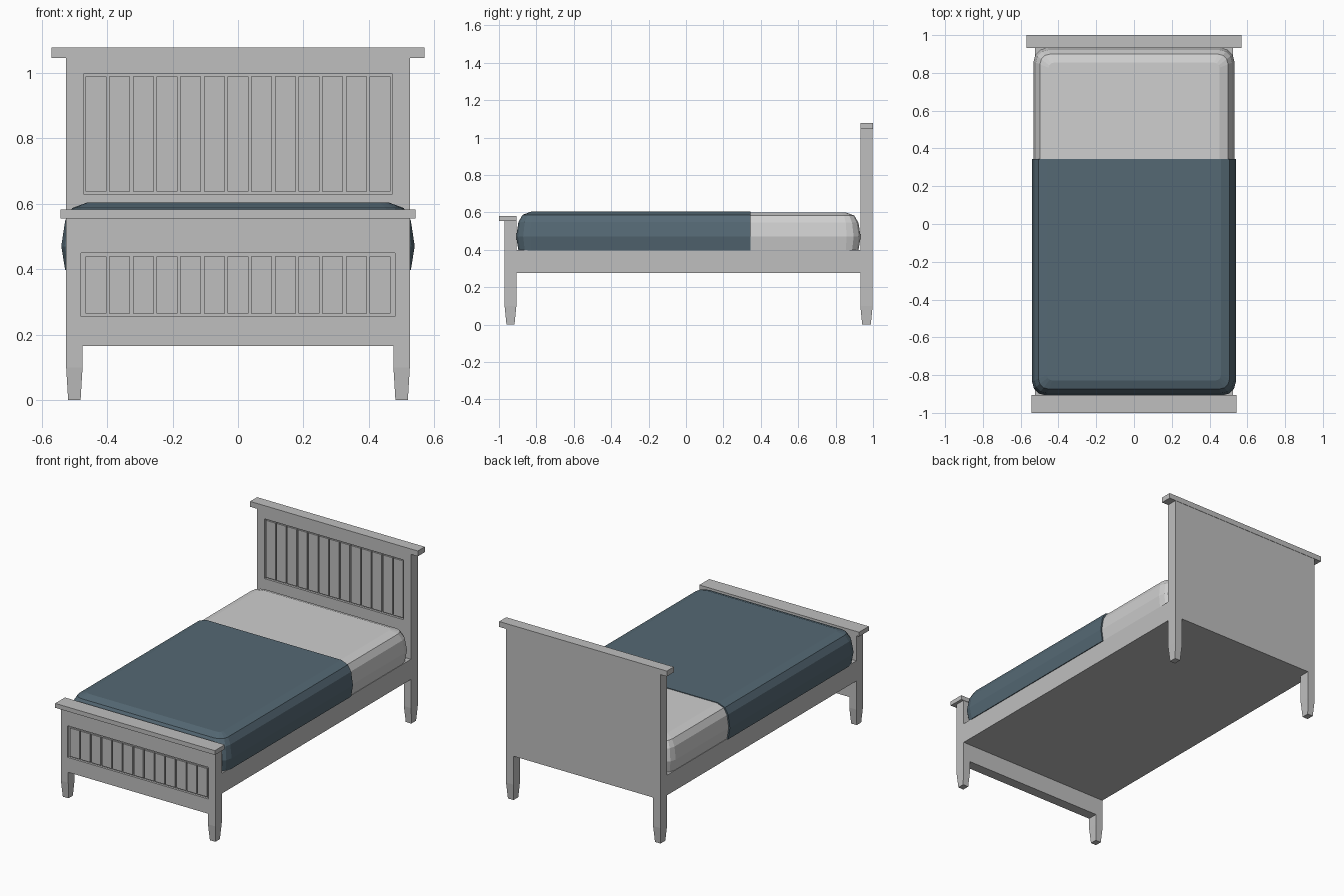
import bpy, bmesh, math

if "Cube" in bpy.data.objects:
    bpy.data.objects.remove(bpy.data.objects["Cube"])


def material(name, rgb):
    m = bpy.data.materials.new(name)
    m.diffuse_color = (*rgb, 1)
    m.use_nodes = True
    m.node_tree.nodes["Principled BSDF"].inputs["Base Color"].default_value = m.diffuse_color
    return m


FRAME = material("grey painted wood", (0.52, 0.52, 0.52))
SHEET = material("pale sheet", (0.62, 0.62, 0.62))
BLUE = material("slate blue blanket", (0.09, 0.14, 0.175))


def finish(bm, name, mat):
    bmesh.ops.recalc_face_normals(bm, faces=bm.faces)
    me = bpy.data.meshes.new(name)
    bm.to_mesh(me)
    bm.free()
    me.materials.append(mat)
    ob = bpy.data.objects.new(name, me)
    bpy.context.collection.objects.link(ob)
    return ob


def loft(bm, rings):
    loops = [[bm.verts.new(p) for p in r] for r in rings]
    n = len(loops[0])
    for a, b in zip(loops, loops[1:]):
        for i in range(n):
            j = (i + 1) % n
            bm.faces.new((a[i], a[j], b[j], b[i]))
    bm.faces.new(loops[0][::-1])
    bm.faces.new(loops[-1])


def rect(x0, x1, y0, y1, z):
    return [(x0, y0, z), (x1, y0, z), (x1, y1, z), (x0, y1, z)]


def box(bm, x0, x1, y0, y1, z0, z1):
    loft(bm, [rect(x0, x1, y0, y1, z0), rect(x0, x1, y0, y1, z1)])


def end_board(name, y0, y1, z0, z1, px, pz0, pz1, slat_top):
    """Board with a recessed front panel filled by thirteen slats."""
    w, rec = 0.525, y0 + 0.014
    bm = bmesh.new()
    # one frame: outer outline, recess opening, recess floor
    front = [bm.verts.new(p) for p in [(-w, y0, z0), (w, y0, z0), (w, y0, z1), (-w, y0, z1)]]
    back = [bm.verts.new((v.co.x, y1, v.co.z)) for v in front]
    hole = [bm.verts.new(p) for p in [(-px, y0, pz0), (px, y0, pz0), (px, y0, pz1), (-px, y0, pz1)]]
    floor = [bm.verts.new((v.co.x, rec, v.co.z)) for v in hole]
    for a, b in ((front, back), (front, hole), (hole, floor)):
        for i in range(4):
            j = (i + 1) % 4
            bm.faces.new((a[i], a[j], b[j], b[i]))
    bm.faces.new(back)
    bm.faces.new(floor)
    finish(bm, name, FRAME)
    # slats
    bm = bmesh.new()
    pitch = 0.94 / 13
    for i in range(13):
        x = -0.47 + pitch * (i + 0.5)
        box(bm, x - 0.032, x + 0.032, y0 + 0.004, rec, pz0 + 0.008, slat_top)
    finish(bm, name + "_slats", FRAME)


def legs(name, y0, y1, top):
    for side, s in (("left", -1), ("right", 1)):
        bm = bmesh.new()
        xa, xb = sorted((s * 0.475, s * 0.525))
        loft(bm, [rect(xa + 0.006, xb - 0.006, y0 + 0.01, y1 - 0.01, 0),
                  rect(xa, xb, y0, y1, 0.1),
                  rect(xa, xb, y0, y1, top)])
        finish(bm, f"{name}_leg_{side}", FRAME)


# headboard and footboard
end_board("headboard", 0.932, 0.998, 0.275, 1.045, 0.472, 0.63, 0.997, 0.988)
legs("head", 0.932, 0.998, 0.275)
end_board("footboard", -0.97, -0.907, 0.165, 0.555, 0.48, 0.256, 0.45, 0.438)
legs("foot", -0.97, -0.907, 0.165)

# top caps
for name, x, y0, y1, z0, z1 in (("headboard_cap", 0.57, 0.932, 1.0, 1.045, 1.078),
                                ("footboard_cap", 0.543, -1.0, -0.905, 0.555, 0.582)):
    bm = bmesh.new()
    box(bm, -x, x, y0, y1, z0, z1)
    finish(bm, name, FRAME)

# bed base with side rails
bm = bmesh.new()
box(bm, -0.523, 0.523, -0.907, 0.932, 0.276, 0.4)
finish(bm, "bed_base", FRAME)

# mattress and blanket share one cushion profile: (inset, height)
PROFILE = [(0.012, 0.397), (0.0, 0.47), (0.012, 0.545), (0.034, 0.583), (0.08, 0.6)]


def cushion(bm, hx, y0, y1, lift):
    rings = []
    for inset, z in PROFILE:
        r = max(0.075 - inset * 0.6, 0.02)
        ring = []
        for k, (sx, cy, sy) in enumerate(((1, y1, 1), (-1, y1, 1), (-1, y0, -1), (1, y0, -1))):
            cx = sx * (hx - inset - r)
            cyy = cy - sy * (inset + r)
            for t in range(4):
                a = math.radians(90 * k + 30 * t)
                ring.append((cx + r * math.cos(a), cyy + r * math.sin(a), z + (lift if z > 0.5 else 0)))
        rings.append(ring)
    loft(bm, rings)


bm = bmesh.new()
cushion(bm, 0.532, -0.9, 0.934, 0)
finish(bm, "mattress", SHEET)

bm = bmesh.new()
cushion(bm, 0.54, -0.908, 0.94, 0.004)
cut = bmesh.ops.bisect_plane(bm, geom=bm.verts[:] + bm.edges[:] + bm.faces[:],
                             plane_co=(0, 0.345, 0), plane_no=(0, 1, 0), clear_outer=True)
bmesh.ops.holes_fill(bm, edges=[e for e in bm.edges if e.is_boundary])
finish(bm, "blanket", BLUE)
